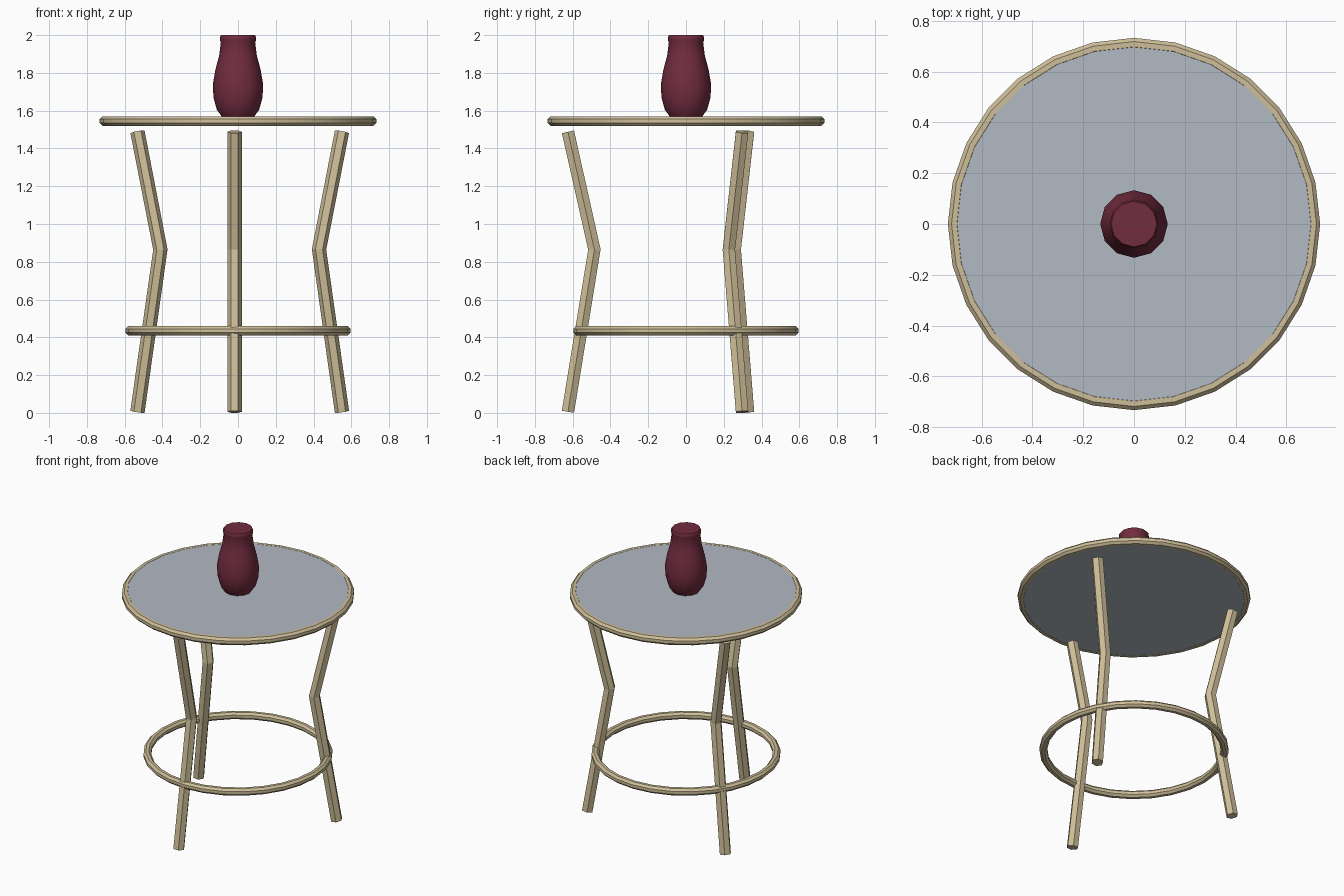
import bpy, bmesh
from math import sin, cos, pi, radians
from mathutils import Vector

if "Cube" in bpy.data.objects:
    bpy.data.objects.remove(bpy.data.objects["Cube"])


def material(name, rgb):
    m = bpy.data.materials.new(name)
    m.diffuse_color = (*rgb, 1)
    m.use_nodes = True
    m.node_tree.nodes["Principled BSDF"].inputs["Base Color"].default_value = m.diffuse_color
    return m


brass = material("brass", (0.62, 0.52, 0.32))
glass = material("glass", (0.45, 0.49, 0.55))
glaze = material("glaze", (0.17, 0.025, 0.05))


def skin(name, loops, mat, closed=False, smooth=0):
    """Join equal vertex loops into a tube; cap the ends unless closed."""
    bm = bmesh.new()
    rows = [[bm.verts.new(p) for p in loop] for loop in loops]
    n = len(rows[0])
    pairs = list(zip(rows, rows[1:]))
    if closed:
        pairs.append((rows[-1], rows[0]))
    else:
        bm.faces.new(rows[0][::-1])
        bm.faces.new(rows[-1])
    for a, b in pairs:
        for i in range(n):
            j = (i + 1) % n
            bm.faces.new((a[i], a[j], b[j], b[i]))
    bmesh.ops.recalc_face_normals(bm, faces=bm.faces)
    mesh = bpy.data.meshes.new(name)
    bm.to_mesh(mesh)
    bm.free()
    mesh.materials.append(mat)
    ob = bpy.data.objects.new(name, mesh)
    bpy.context.collection.objects.link(ob)
    if smooth:
        bpy.ops.object.select_all(action='DESELECT')
        ob.select_set(True)
        bpy.context.view_layer.objects.active = ob
        bpy.ops.object.shade_smooth_by_angle(angle=radians(smooth))
    return ob


def lathe(name, profile, sides, mat, closed=False, smooth=30):
    loops = [[(r * cos(2 * pi * k / sides), r * sin(2 * pi * k / sides), z)
              for k in range(sides)] for r, z in profile]
    return skin(name, loops, mat, closed, smooth)


def hoop(name, radius, z, thick):
    section = [(radius + thick * cos(pi / 8 + k * pi / 4),
                z + thick * sin(pi / 8 + k * pi / 4)) for k in range(8)]
    return lathe(name, section, 28, brass, closed=True)


# Table top with its rim, and the lower brace ring
hoop("top_rim", 0.708, 1.545, 0.027)
lathe("table_top", [(0.71, 1.521), (0.71, 1.569)], 28, glass)
hoop("lower_ring", 0.572, 0.435, 0.026)

# Three bent hexagonal legs, each a little off its radial line
path = [Vector((-0.018, -0.625, 0.006)), Vector((-0.018, -0.485, 0.865)),
        Vector((-0.018, -0.625, 1.488))]
low = (path[1] - path[0]).normalized()
high = (path[2] - path[1]).normalized()
side = Vector((1, 0, 0))
for n, name in enumerate(("front_leg", "back_right_leg", "back_left_leg")):
    a = n * 2 * pi / 3
    loops = []
    for p, t in zip(path, (low, (low + high).normalized(), high)):
        out = t.cross(side)
        ring = [p + 0.038 * (cos(k * pi / 3) * side + sin(k * pi / 3) * out)
                for k in range(6)]
        loops.append([(v.x * cos(a) - v.y * sin(a),
                       v.x * sin(a) + v.y * cos(a), v.z) for v in ring])
    skin(name, loops, brass)

# Vase
lathe("vase", [(0.085, 1.568), (0.112, 1.605), (0.13, 1.67), (0.133, 1.74),
               (0.119, 1.82), (0.1, 1.89), (0.091, 1.96), (0.096, 1.975),
               (0.096, 1.99), (0.09, 2.0)], 12, glaze, smooth=40)
